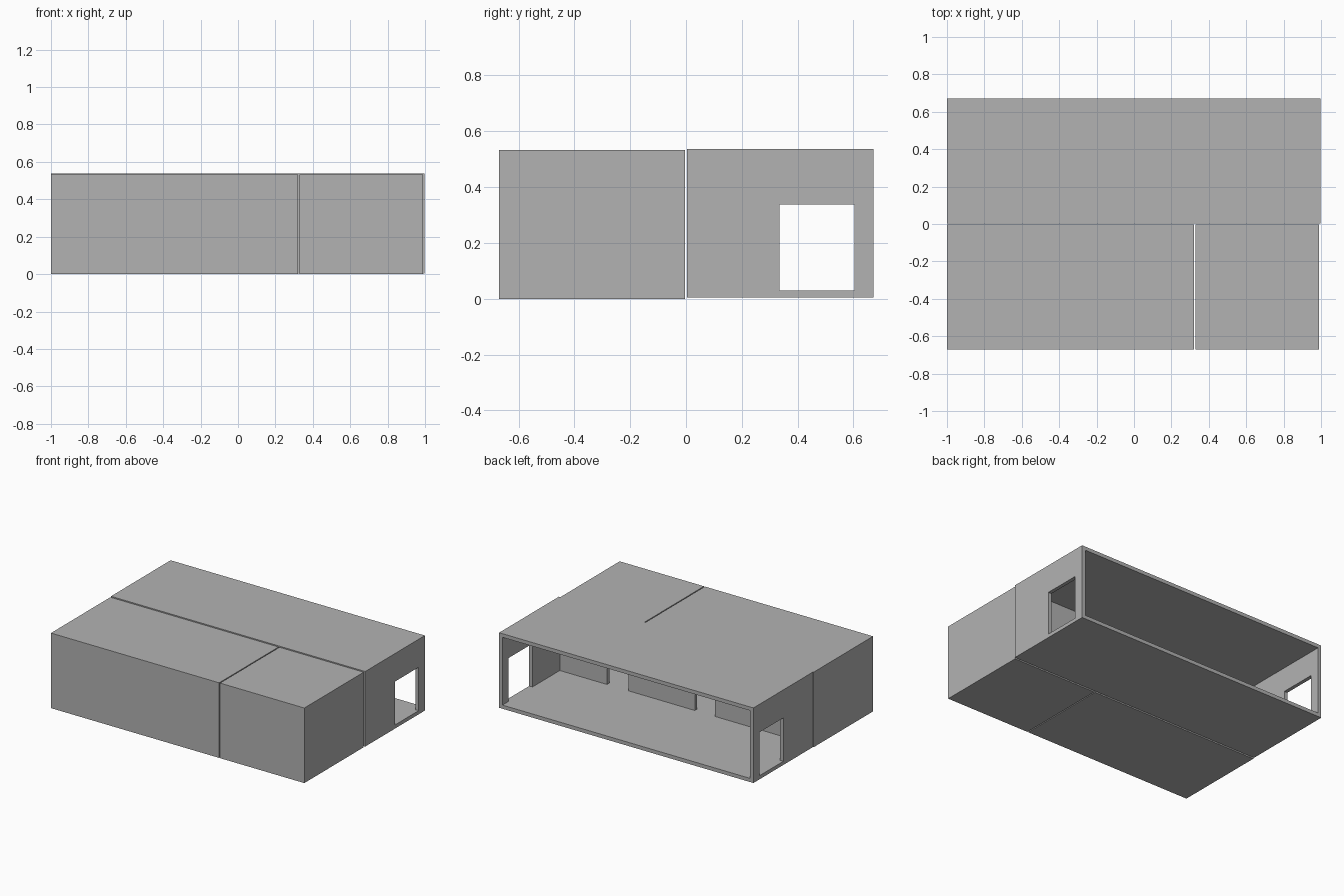
import bpy
import bmesh
from mathutils import Matrix, Vector

if "Cube" in bpy.data.objects:
    bpy.data.objects.remove(bpy.data.objects["Cube"])

T = 0.026   # wall thickness

grey = bpy.data.materials.new("plain_grey")
grey.diffuse_color = (0.448, 0.448, 0.448, 1)
grey.use_nodes = True
grey.node_tree.nodes["Principled BSDF"].inputs["Base Color"].default_value = grey.diffuse_color


def box(name, lo, hi):
    lo, hi = Vector(lo), Vector(hi)
    bm = bmesh.new()
    size = Matrix.Diagonal((*(hi - lo), 1))
    bmesh.ops.create_cube(bm, size=1, matrix=Matrix.Translation((lo + hi) / 2) @ size)
    mesh = bpy.data.meshes.new(name)
    bm.to_mesh(mesh)
    bm.free()
    obj = bpy.data.objects.new(name, mesh)
    bpy.context.collection.objects.link(obj)
    mesh.materials.append(grey)
    return obj


def cut(obj, lo, hi):
    cutter = box("cutter", lo, hi)
    cutter.hide_render = True
    mod = obj.modifiers.new("opening", 'BOOLEAN')
    mod.operation = 'DIFFERENCE'
    mod.solver = 'EXACT'
    mod.object = cutter
    bpy.context.view_layer.objects.active = obj
    bpy.ops.object.modifier_apply(modifier=mod.name)
    bpy.data.objects.remove(cutter)


def open_module(name, lo, hi):
    """Hollow room, open towards the back (+y)."""
    obj = box(name, lo, hi)
    cut(obj, [c + T for c in lo], (hi[0] - T, hi[1] + 0.1, hi[2] - T))
    return obj


# Corridor along the back, open on its rear side
corridor = open_module("corridor", (-1, 0.003, 0.004), (0.997, 0.672, 0.537))

# End doorways
for x in (-1, 0.997):
    cut(corridor, (x - 0.06, 0.335, 0.004 + T), (x + 0.06, 0.603, 0.338))

# Doorways from the corridor into the two front rooms
for x0, x1 in ((-0.25, -0.09), (0.43, 0.60)):
    cut(corridor, (x0, -0.06, 0.004 + T), (x1, 0.06, 0.338))

# Front rooms, open towards the corridor wall
open_module("large_room", (-1, -0.67, 0), (0.321, -0.004, 0.533))
open_module("small_room", (0.328, -0.67, 0), (0.99, -0.004, 0.533))
